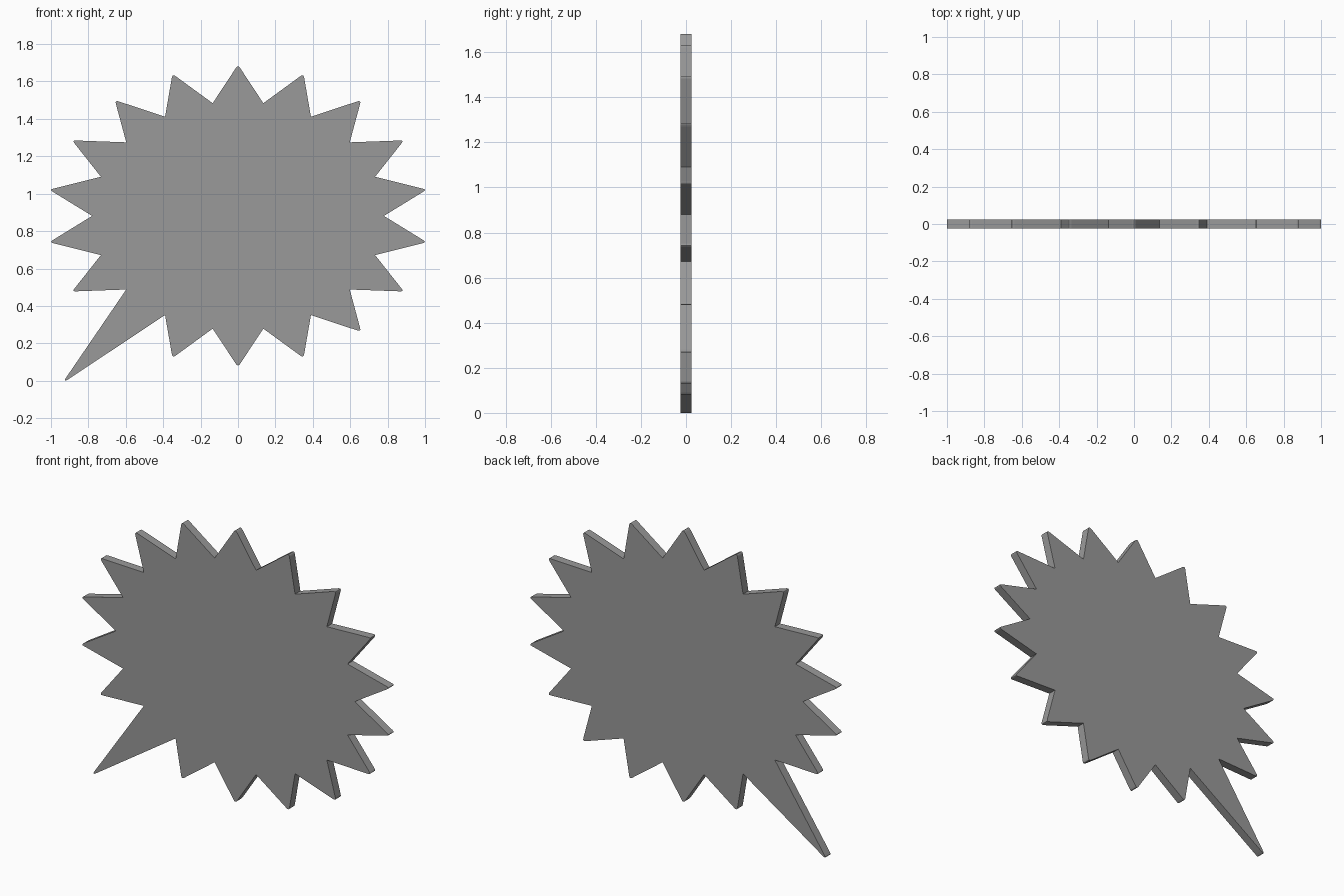
import bpy, bmesh
from math import sin, cos, radians
from mathutils import Vector

if "Cube" in bpy.data.objects:
    bpy.data.objects.remove(bpy.data.objects["Cube"])

SPIKES = 18
CENTRE_Z = 0.88
HALF_DEPTH = 0.025


def ellipse_point(degrees, rx, rz):
    a = radians(degrees)
    return Vector((rx * sin(a), CENTRE_Z + rz * cos(a)))


def blunt_tip(before, tip, after, size, steps=4):
    # short curve that rounds off one spike
    p = tip + (before - tip).normalized() * size
    q = tip + (after - tip).normalized() * size
    ts = [i / steps for i in range(steps + 1)]
    return [p * (1 - t) ** 2 + tip * 2 * t * (1 - t) + q * t * t for t in ts]


# Outline: spikes around an ellipse, one pulled out as the speech tail
step = 360 / SPIKES
outline = []
for i in range(SPIKES):
    angle = i * step
    before = ellipse_point(angle - step / 2, 0.78, 0.612)
    after = ellipse_point(angle + step / 2, 0.78, 0.612)
    tip, size = ellipse_point(angle, 1.024, 0.808), 0.02
    if i == 11:
        tip, size = Vector((-0.94, -0.015)), 0.04
    outline.append(before)
    outline += blunt_tip(before, tip, after, size)

floor = min(p.y for p in outline)

# Flat plate extruded through its thickness
bm = bmesh.new()
verts = [bm.verts.new((p.x, -HALF_DEPTH, p.y - floor)) for p in outline]
face = bm.faces.new(verts)
result = bmesh.ops.extrude_face_region(bm, geom=[face], use_keep_orig=True)
moved = [g for g in result["geom"] if isinstance(g, bmesh.types.BMVert)]
bmesh.ops.translate(bm, verts=moved, vec=(0, 2 * HALF_DEPTH, 0))
bmesh.ops.recalc_face_normals(bm, faces=bm.faces)

mesh = bpy.data.meshes.new("spiky_speech_bubble")
bm.to_mesh(mesh)
bm.free()
bubble = bpy.data.objects.new("spiky_speech_bubble", mesh)
bpy.context.collection.objects.link(bubble)

# Dark grey finish
grey = bpy.data.materials.new("dark_grey")
grey.diffuse_color = (0.32, 0.32, 0.32, 1)
grey.use_nodes = True
grey.node_tree.nodes["Principled BSDF"].inputs["Base Color"].default_value = grey.diffuse_color
mesh.materials.append(grey)
